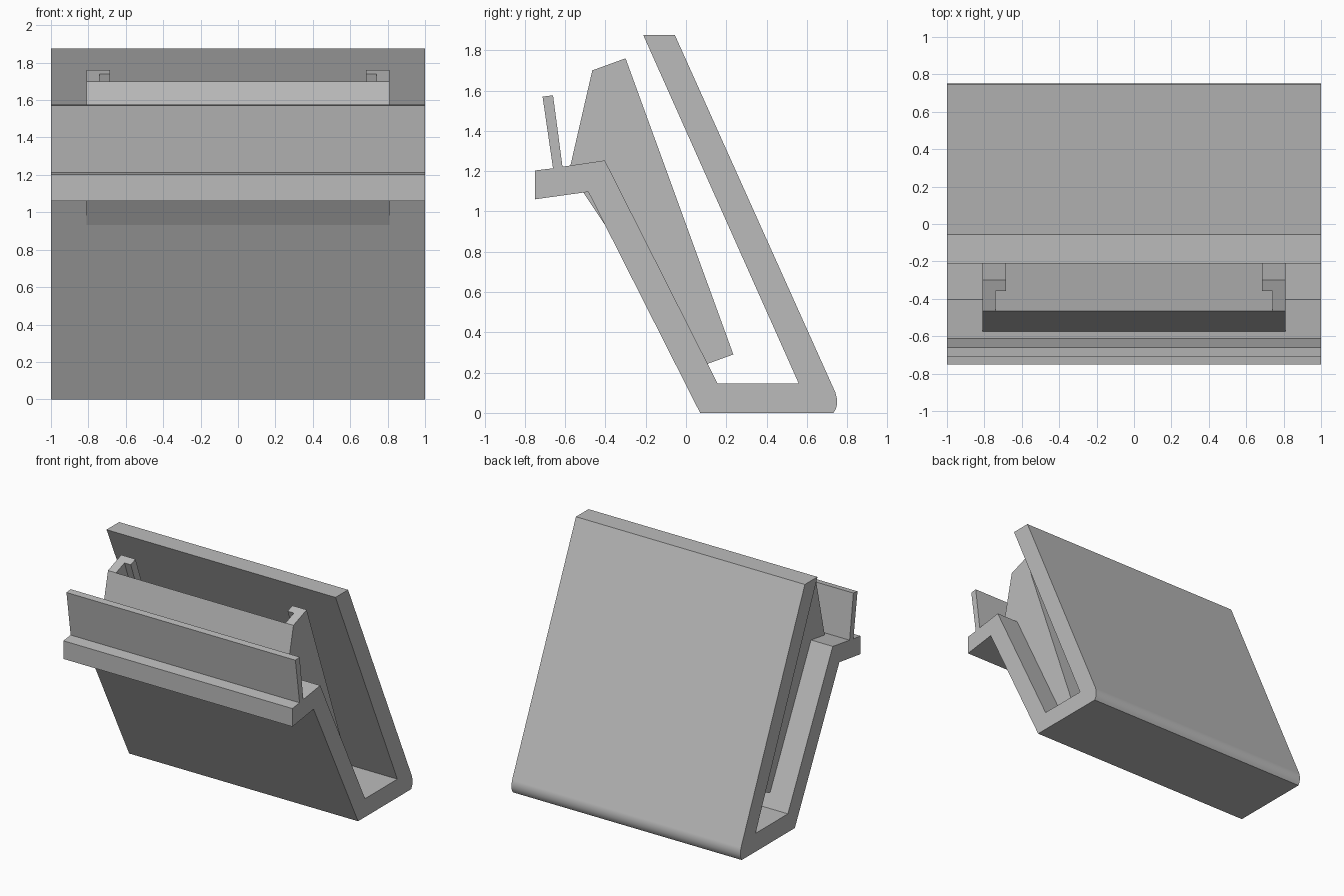
import bpy, bmesh, math
from mathutils import Vector

cube = bpy.data.objects.get("Cube")
if cube:
    bpy.data.objects.remove(cube, do_unlink=True)

grey = bpy.data.materials.new("plain grey")
grey.use_nodes = True
colour = (0.5, 0.5, 0.5, 1)
grey.diffuse_color = colour
grey.node_tree.nodes["Principled BSDF"].inputs["Base Color"].default_value = colour


def prism(name, points, sweep):
    """Sweep a closed flat outline along a vector into a solid."""
    bm = bmesh.new()
    face = bm.faces.new([bm.verts.new(p) for p in points])
    out = bmesh.ops.extrude_face_region(bm, geom=[face])
    moved = [v for v in out["geom"] if isinstance(v, bmesh.types.BMVert)]
    bmesh.ops.translate(bm, verts=moved, vec=sweep)
    bmesh.ops.recalc_face_normals(bm, faces=bm.faces)
    mesh = bpy.data.meshes.new(name)
    bm.to_mesh(mesh)
    bm.free()
    mesh.materials.append(grey)
    obj = bpy.data.objects.new(name, mesh)
    bpy.context.collection.objects.link(obj)
    return obj


def side_prism(name, outline, half_width):
    """Extrude a (y, z) side outline across the full width."""
    return prism(name, [(-half_width, y, z) for y, z in outline],
                 Vector((2 * half_width, 0, 0)))


# Folded holder: back panel, floor, leaning front wall, shelf and upright fin
holder = side_prism("folded_holder", [
    (0.07, 0), (0.732, 0), (0.744, 0.02), (0.75, 0.045), (0.749, 0.07), (0.742, 0.1),
    (-0.055, 1.875), (-0.212, 1.875), (0.56, 0.145), (0.157, 0.145),
    (-0.403, 1.253), (-0.613, 1.222), (-0.66, 1.576), (-0.712, 1.57),
    (-0.66, 1.214), (-0.75, 1.203), (-0.75, 1.06), (-0.485, 1.097)], 1)

# Wedge carrying the sliding channel
floor_top = Vector((0, -0.465, 1.70))
floor_end = Vector((0, 0.07, 0.23))
side_prism("channel_wedge", [
    floor_top.yz, (-0.58, 1.2), (-0.40, 0.93), floor_end.yz], 0.81)

# Lipped rails standing on the wedge, mirrored left and right
depth = Vector((0, 0.165, 0.06))
section = [(0.81, 0), (0.81, 1), (0.685, 1), (0.685, 0.64), (0.74, 0.64), (0.74, 0)]
rails = prism("channel_rails",
              [floor_top + depth * t + Vector((x, 0, 0)) for x, t in section],
              floor_end - floor_top)
rails.modifiers.new("both sides", "MIRROR")

# Soft shading on the rounded lower back corner only
bpy.ops.object.select_all(action="DESELECT")
holder.select_set(True)
bpy.context.view_layer.objects.active = holder
bpy.ops.object.shade_smooth_by_angle(angle=math.radians(33))
holder.modifiers.new("keep panels flat", "WEIGHTED_NORMAL").keep_sharp = True
